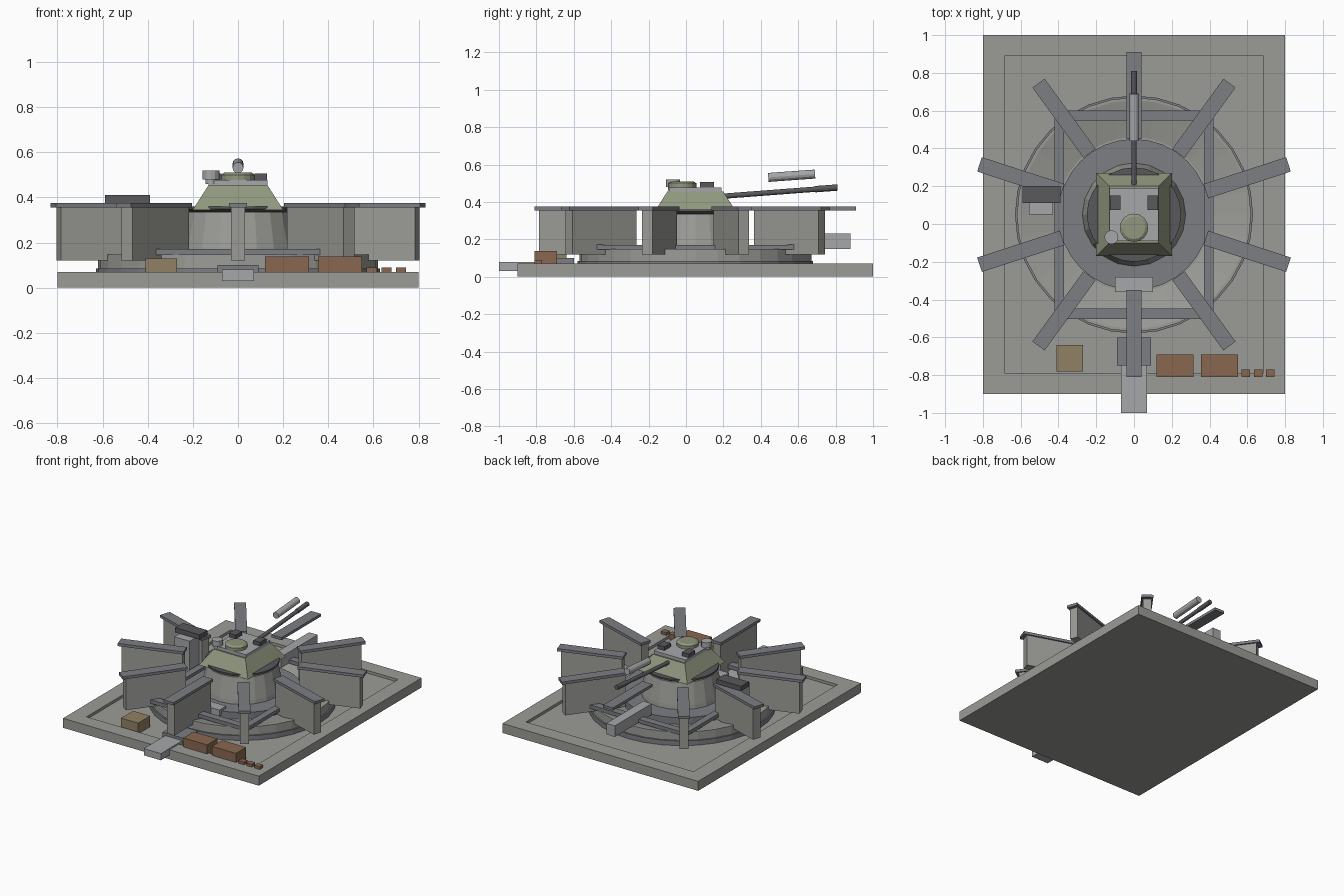
import bpy, math
from mathutils import Vector, Matrix

if "Cube" in bpy.data.objects:
    bpy.data.objects.remove(bpy.data.objects["Cube"])

CY = 0.05  # centre of the round parts along y


def mat(name, r, g, b):
    m = bpy.data.materials.new(name)
    m.diffuse_color = (r, g, b, 1)
    m.use_nodes = True
    m.node_tree.nodes["Principled BSDF"].inputs["Base Color"].default_value = m.diffuse_color
    return m


CONCRETE = mat("concrete", 0.33, 0.33, 0.31)
STEEL = mat("steel", 0.20, 0.21, 0.23)
LIGHT = mat("light_steel", 0.38, 0.39, 0.40)
DARK = mat("dark_steel", 0.10, 0.10, 0.11)
GREEN = mat("green_armour", 0.28, 0.31, 0.21)
BROWN = mat("brown_crate", 0.25, 0.14, 0.08)
TAN = mat("tan_crate", 0.28, 0.22, 0.13)


def mesh(name, verts, faces, m):
    me = bpy.data.meshes.new(name)
    me.from_pydata(verts, [], faces)
    me.update()
    me.materials.append(m)
    o = bpy.data.objects.new(name, me)
    bpy.context.collection.objects.link(o)
    return o


def frustum(name, lo, hi, z0, z1, m):
    """Box-like solid; lo and hi are (x0, x1, y0, y1) rectangles."""
    v = []
    for (a, b, c, d), z in ((lo, z0), (hi, z1)):
        v += [(a, c, z), (b, c, z), (b, d, z), (a, d, z)]
    f = [(3, 2, 1, 0), (4, 5, 6, 7)]
    f += [(i, (i + 1) % 4, (i + 1) % 4 + 4, i + 4) for i in range(4)]
    return mesh(name, v, f, m)


def box(name, x0, x1, y0, y1, z0, z1, m):
    r = (x0, x1, y0, y1)
    return frustum(name, r, r, z0, z1, m)


def lathe(name, prof, n, m, x=0, y=CY, closed=False):
    """Revolve (radius, z) points; open profiles get end caps."""
    v, f = [], []
    for r, z in prof:
        for i in range(n):
            a = 2 * math.pi * i / n
            v.append((x + r * math.cos(a), y + r * math.sin(a), z))
    k = len(prof)
    for j in range(k if closed else k - 1):
        j2 = (j + 1) % k
        for i in range(n):
            i2 = (i + 1) % n
            f.append((j * n + i, j * n + i2, j2 * n + i2, j2 * n + i))
    if not closed:
        f.append(tuple(range(n - 1, -1, -1)))
        f.append(tuple((k - 1) * n + i for i in range(n)))
    return mesh(name, v, f, m)


def rod(name, p, q, r, n, m):
    p, q = Vector(p), Vector(q)
    d = q - p
    o = lathe(name, [(r, 0), (r, d.length)], n, m, 0, 0)
    o.matrix_world = Matrix.Translation(p) @ d.to_track_quat('Z', 'Y').to_matrix().to_4x4()
    return o


# base slab with a shallow recessed floor
v = []
for (a, b, c, d), z in (((-.8, .8, -.9, 1), 0), ((-.8, .8, -.9, 1), .07),
                        ((-.685, .685, -.79, .89), .07), ((-.685, .685, -.79, .89), .05)):
    v += [(a, c, z), (b, c, z), (b, d, z), (a, d, z)]
f = [(3, 2, 1, 0), (12, 13, 14, 15)]
for j in range(3):
    f += [(4*j + i, 4*j + (i+1) % 4, 4*j + 4 + (i+1) % 4, 4*j + 4 + i) for i in range(4)]
mesh("base_slab", v, f, CONCRETE)

# round emplacement: outer ledge, rim wall and bowl floor
lathe("ring_ledge", [(.605, .05), (.63, .05), (.63, .085), (.605, .085)], 32, STEEL, closed=True)
lathe("ring_wall", [(.62, .05), (.62, .147), (.605, .147), (.41, .10)], 32, CONCRETE)
lathe("inner_platform", [(.40, .09), (.40, .15)], 32, STEEL)

# square frame of beams
for s in (-1, 1):
    box("frame_cross_beam", -.42, .42, CY + s*.525 - .027, CY + s*.525 + .027, .145, .172, STEEL)
    box("frame_side_beam", s*.395 - .025, s*.395 + .025, CY - .498, CY + .498, .145, .171, STEEL)

# ten radial walls with caps; the gun gap keeps only its cap
for i in range(10):
    a = math.radians(90 + 36 * i)
    parts = [box("wall_cap", .40, .86, -.04, .04, .355, .375, STEEL)]
    if i:
        parts.append(box("radial_wall", .41, .835, -.03, .03, .12, .355, CONCRETE))
    for o in parts:
        o.matrix_world = Matrix.Translation((0, CY, 0)) @ Matrix.Rotation(a, 4, 'Z')
box("gun_gap_sill", -.035, .035, .45, .88, .148, .23, LIGHT)

# turret drum and collar
lathe("turret_drum", [(.275, .14), (.27, .18), (.24, .335)], 20, CONCRETE)
lathe("turret_collar", [(.225, .335), (.25, .348), (.25, .36)], 24, DARK)

# turret
frustum("turret_body", (-.20, .20, -.17, .27), (-.13, .13, -.10, .20), .345, .455, GREEN)
box("turret_roof", -.13, .13, -.09, .19, .455, .478, LIGHT)
lathe("turret_hatch", [(.075, .478), (.075, .50), (.06, .51)], 16, GREEN, 0, -.02)
lathe("periscope", [(.025, .46), (.025, .48), (.037, .48), (.037, .52)], 12, LIGHT, -.12, -.07)
for s in (-1, 1):
    box("roof_block", s*.10 - .028, s*.10 + .028, .075, .15, .478, .506, DARK)

# gun barrel and the separate sleeve above it
rod("gun_barrel", (0, .15, .427), (0, .81, .477), .014, 12, DARK)
rod("muzzle", (0, .69, .468), (0, .81, .477), .017, 12, DARK)
rod("gun_sleeve", (0, .44, .531), (0, .69, .549), .024, 12, LIGHT)

# steps and side equipment
box("inner_step", -.10, .10, -.36, -.28, .12, .165, LIGHT)
box("entry_ramp", -.07, .07, -1.0, -.60, .03, .08, LIGHT)
box("entry_step", -.09, .09, -.75, -.60, .05, .10, STEEL)
box("equipment_post", -.555, -.43, .05, .17, .12, .375, LIGHT)
box("equipment_top", -.59, -.39, .11, .20, .375, .41, DARK)

# crates along the front
box("tan_crate", -.41, -.27, -.78, -.64, .05, .13, TAN)
for x in (.12, .355):
    box("brown_crate", x, x + .195, -.81, -.69, .05, .137, BROWN)
for x in (.57, .635, .70):
    box("small_crate", x, x + .045, -.81, -.77, .05, .09, BROWN)
